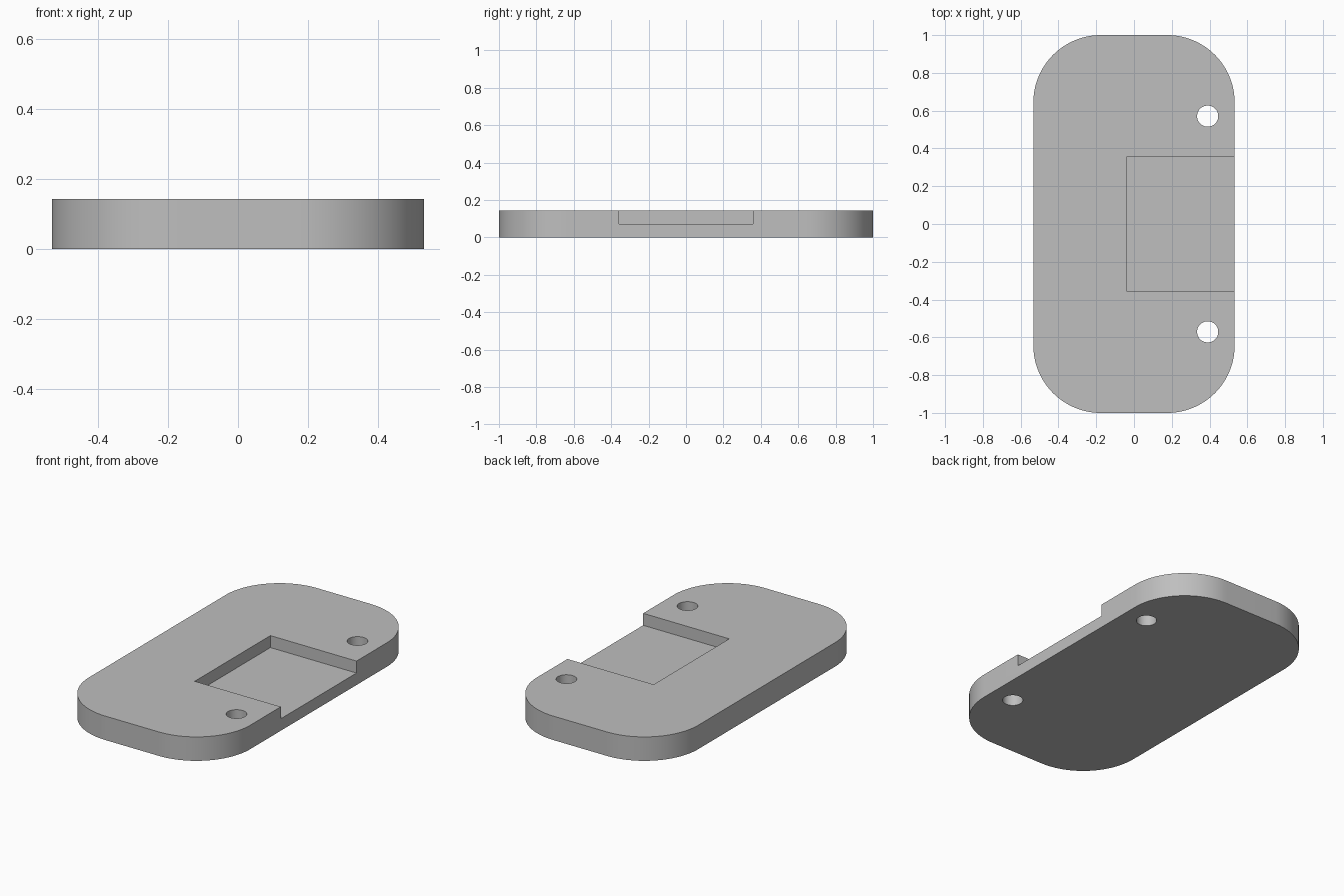
import bpy
import bmesh
from mathutils import Matrix

WIDTH, LENGTH, HEIGHT = 1.066, 2.0, 0.143
CORNER = 0.357
POCKET_X, POCKET_HALF, POCKET_Z = -0.036, 0.357, 0.0715
HOLE_X, HOLE_Y, HOLE_R = 0.39, 0.571, 0.056

default = bpy.data.objects.get("Cube")
if default:
    bpy.data.objects.remove(default, do_unlink=True)

grey = bpy.data.materials.new("plain grey")
grey.use_nodes = True
colour = (0.52, 0.52, 0.52, 1)
grey.diffuse_color = colour
grey.node_tree.nodes["Principled BSDF"].inputs["Base Color"].default_value = colour


def add_object(name, bm):
    mesh = bpy.data.meshes.new(name)
    bm.to_mesh(mesh)
    bm.free()
    mesh.materials.append(grey)
    obj = bpy.data.objects.new(name, mesh)
    bpy.context.collection.objects.link(obj)
    return obj


def box(low, high):
    bm = bmesh.new()
    size = [b - a for a, b in zip(low, high)]
    centre = [(a + b) / 2 for a, b in zip(low, high)]
    bmesh.ops.create_cube(bm, size=1, matrix=Matrix.Translation(centre) @ Matrix.Diagonal((*size, 1)))
    return bm


# Base plate with rounded upright corners
bm = box((-WIDTH / 2, -LENGTH / 2, 0), (WIDTH / 2, LENGTH / 2, HEIGHT))
upright = [e for e in bm.edges if abs(e.verts[0].co.z - e.verts[1].co.z) > HEIGHT / 2]
bmesh.ops.bevel(bm, geom=upright, offset=CORNER, segments=24, profile=0.5, affect='EDGES')
plate = add_object("base_plate", bm)

# Pocket open to the left edge
cutters = [add_object("pocket_cutter", box((POCKET_X, -POCKET_HALF, POCKET_Z), (WIDTH, POCKET_HALF, HEIGHT * 2)))]

# Two through holes
for side, name in ((-1, "front_hole_cutter"), (1, "back_hole_cutter")):
    bm = bmesh.new()
    bmesh.ops.create_cone(bm, cap_ends=True, segments=48, radius1=HOLE_R, radius2=HOLE_R, depth=HEIGHT * 3,
                          matrix=Matrix.Translation((HOLE_X, side * HOLE_Y, HEIGHT / 2)))
    cutters.append(add_object(name, bm))

# Cut the plate, then drop the cutters
bpy.ops.object.select_all(action='DESELECT')
plate.select_set(True)
bpy.context.view_layer.objects.active = plate
for cutter in cutters:
    cutter.hide_render = True
    cut = plate.modifiers.new(cutter.name, 'BOOLEAN')
    cut.operation, cut.solver, cut.object = 'DIFFERENCE', 'EXACT', cutter
    bpy.ops.object.modifier_apply(modifier=cut.name)
    bpy.data.objects.remove(cutter, do_unlink=True)

bpy.ops.object.shade_smooth_by_angle()
